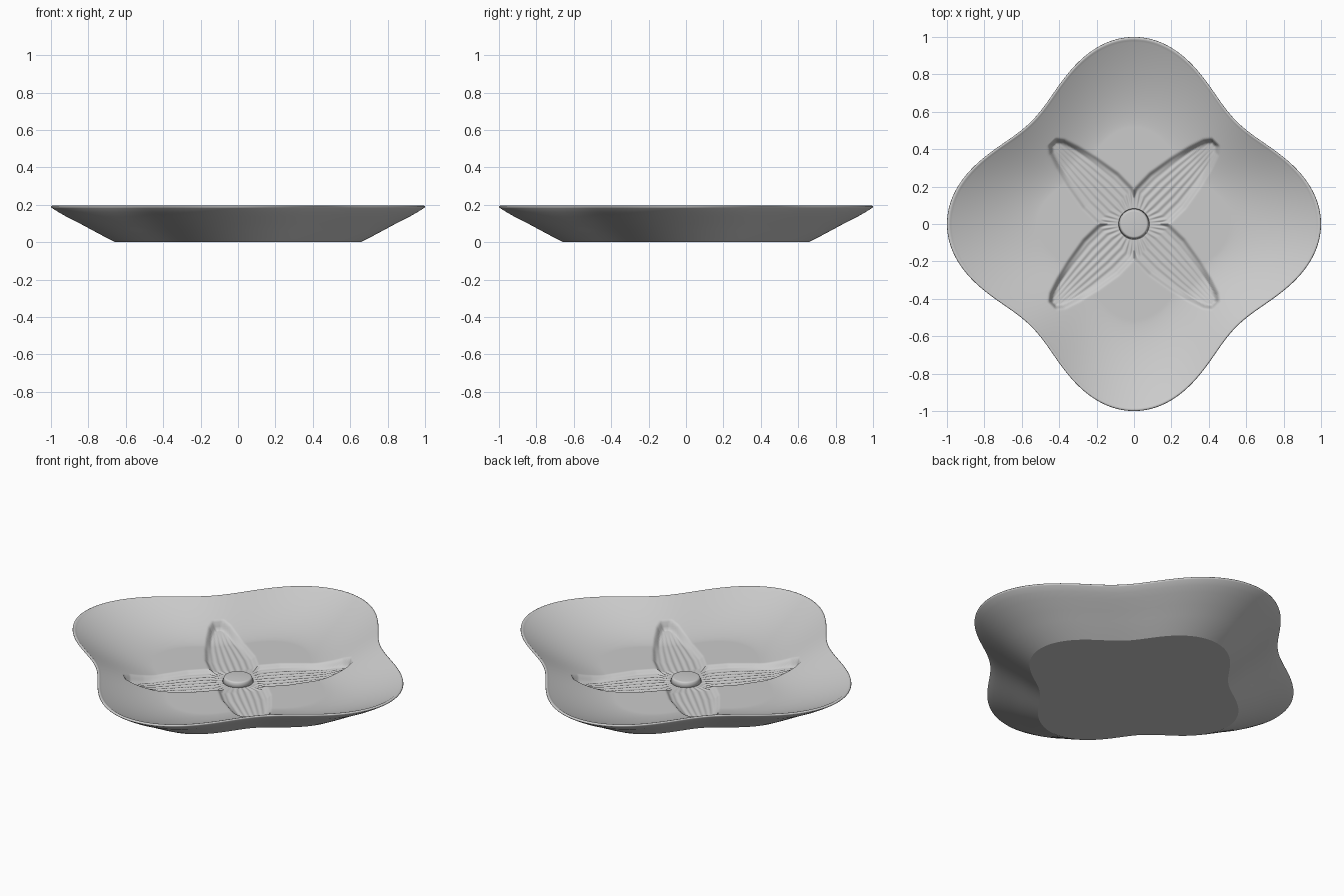
import bpy, bmesh, math

SEGMENTS = 480
RINGS = 120

cube = bpy.data.objects.get("Cube")
if cube:
    bpy.data.objects.remove(cube, do_unlink=True)

grey = bpy.data.materials.new("plain_grey")
grey.use_nodes = True
colour = (0.6, 0.6, 0.6, 1)
grey.diffuse_color = colour
grey.node_tree.nodes["Principled BSDF"].inputs["Base Color"].default_value = colour


def smoothstep(x):
    x = min(max(x, 0), 1)
    return x * x * (3 - 2 * x)


def outline(angle):
    """Four-lobed plan radius of the rim."""
    return 0.888 + 0.112 * math.cos(4 * angle)


def petal_width(u):
    """Half width of a petal at distance u along its axis."""
    points = [(0, .11), (.14, .14), (.25, .142), (.39, .118), (.5, .09), (.58, .062), (.62, .03)]
    for (u0, w0), (u1, w1) in zip(points, points[1:]):
        if u <= u1:
            return w0 + (w1 - w0) * (u - u0) / (u1 - u0)
    return 0.03


def inside_height(x, y, t):
    """Bowl surface with four ribbed petals pressed into it."""
    bowl = 0.065 + 0.126 * max(0, (t - 0.52) / 0.46) ** 1.6
    u = (abs(x) + abs(y)) / math.sqrt(2)
    w = (abs(y) - abs(x)) / math.sqrt(2)
    if u > 0.66:
        return bowl
    width = petal_width(u)
    depth = smoothstep(min((width - abs(w)) / 0.035, (0.62 - u) / 0.02))
    rib = math.cos(8 * math.pi * w / max(min(width, u), 0.01))
    floor = 0.043 + 0.0022 * rib * smoothstep((u - 0.06) / 0.06)
    floor += 0.03 * smoothstep((u - 0.45) / 0.2)
    return bowl + (floor - bowl) * depth


def add_object(name, bm):
    mesh = bpy.data.meshes.new(name)
    bm.normal_update()
    bm.to_mesh(mesh)
    bm.free()
    mesh.materials.append(grey)
    obj = bpy.data.objects.new(name, mesh)
    bpy.context.collection.objects.link(obj)
    return obj


# Dish: inside surface, rounded lip, outer wall and flat base as one closed skin
bm = bmesh.new()
angles = [2 * math.pi * i / SEGMENTS for i in range(SEGMENTS)]
skin = [(0.98 * i / RINGS, None) for i in range(1, RINGS + 1)]
skin += [(.986, .195), (.993, .196), (.999, .193), (1, .188), (.995, .183),
         (.96, .161), (.92, .138), (.845, .1), (.78, .065), (.72, .033), (.655, 0)]
rings = []
for t, z in skin:
    ring = []
    for a in angles:
        r = t * outline(a)
        x, y = r * math.cos(a), r * math.sin(a)
        ring.append(bm.verts.new((x, y, inside_height(x, y, t) if z is None else z)))
    rings.append(ring)

centre = bm.verts.new((0, 0, 0.043))
for i in range(SEGMENTS):
    j = (i + 1) % SEGMENTS
    bm.faces.new((centre, rings[0][i], rings[0][j]))
    for inner, outer in zip(rings, rings[1:]):
        bm.faces.new((inner[i], outer[i], outer[j], inner[j]))
base = bm.faces.new(list(reversed(rings[-1])))
bmesh.ops.recalc_face_normals(bm, faces=bm.faces)
for face in bm.faces:
    face.smooth = True
for edge in base.edges:
    edge.smooth = False
add_object("dish", bm)

# Raised button where the petals meet
bm = bmesh.new()
bmesh.ops.create_cone(bm, cap_ends=True, segments=64, radius1=0.085, radius2=0.074, depth=0.036)
bmesh.ops.translate(bm, verts=bm.verts, vec=(0, 0, 0.054))
top_edges = [e for e in bm.edges if all(v.co.z > 0.06 for v in e.verts)]
bmesh.ops.bevel(bm, geom=top_edges, offset=0.008, segments=4, affect='EDGES', profile=0.5)
for face in bm.faces:
    face.smooth = True
add_object("centre_button", bm)
